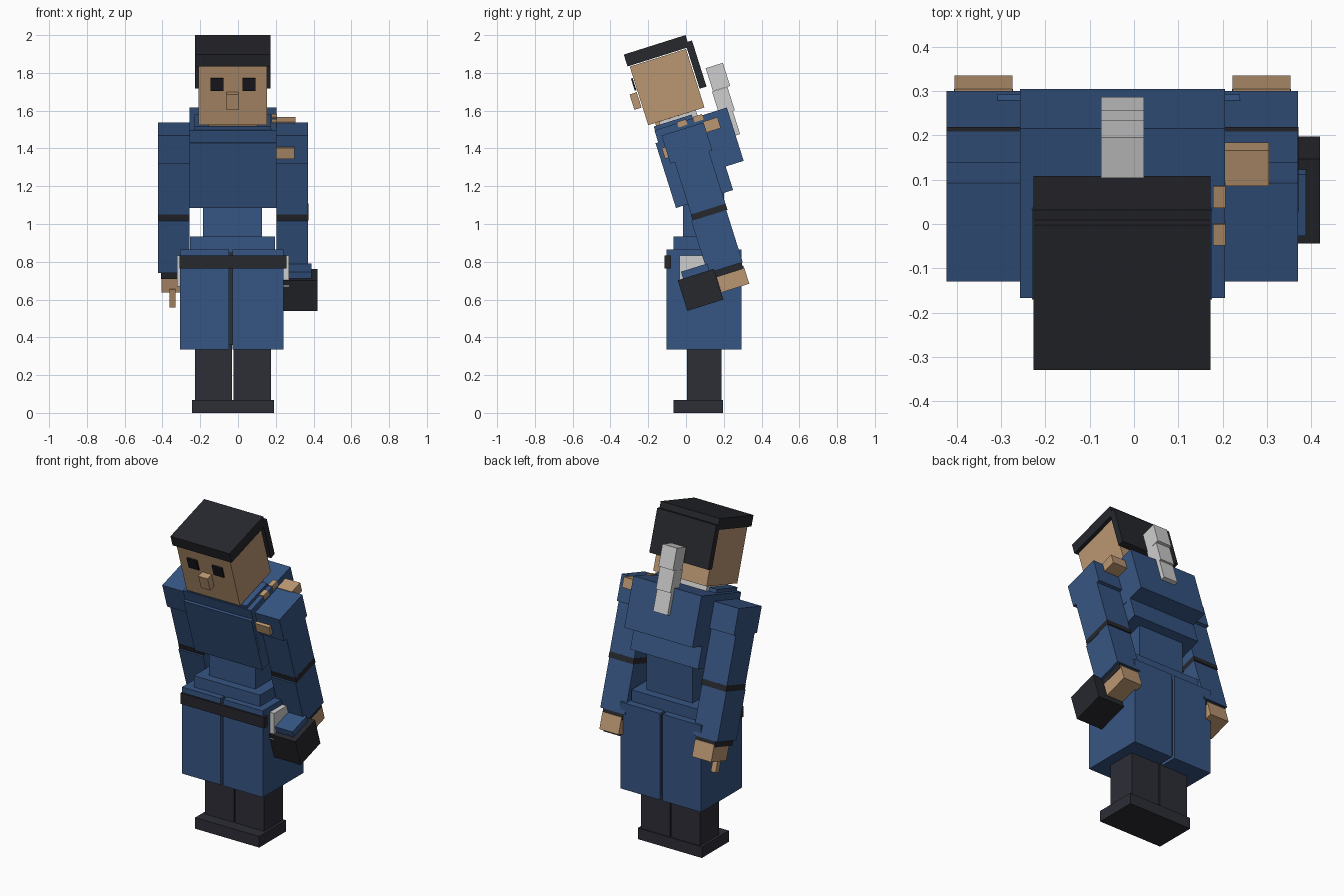
import bpy
from math import radians

cube = bpy.data.objects.get("Cube")
if cube:
    bpy.data.objects.remove(cube)

LEAN = radians(17.5)   # forward stoop shared by the upper body
MID = -0.027           # centre plane of the body


def material(name, r, g, b):
    m = bpy.data.materials.new(name)
    m.use_nodes = True
    m.diffuse_color = (r, g, b, 1)
    m.node_tree.nodes["Principled BSDF"].inputs["Base Color"].default_value = (r, g, b, 1)
    return m


blue = material("blue cloth", 0.037, 0.091, 0.225)
skin = material("skin", 0.50, 0.31, 0.168)
black = material("black hair", 0.020, 0.021, 0.027)
charcoal = material("charcoal cloth", 0.026, 0.026, 0.037)
grey = material("light grey", 0.62, 0.62, 0.62)
eye_black = material("eye black", 0.011, 0.011, 0.016)


def block(name, mat, xs, centre, size, tilt=LEAN):
    """Box spanning xs, placed and sized in the side plane (y, z)."""
    x0, x1 = xs
    bpy.ops.mesh.primitive_cube_add(size=1, location=((x0 + x1) / 2, *centre),
                                    rotation=(tilt, 0, 0))
    ob = bpy.context.object
    ob.name = name
    ob.scale = (x1 - x0, *size)
    ob.data.materials.append(mat)
    return ob


def upright(name, mat, xs, ys, zs):
    """Box given by its extents along each axis."""
    block(name, mat, xs, (sum(ys) / 2, sum(zs) / 2), (ys[1] - ys[0], zs[1] - zs[0]), 0)


def around(half):
    return MID - half, MID + half


# Head and hair
block("head", skin, around(0.181), (-0.10, 1.725), (0.312, 0.325))
block("hair_top", black, around(0.2), (-0.156, 1.917), (0.343, 0.066))
block("hair_back", black, around(0.2), (0.052, 1.844), (0.038, 0.256))
block("nose", skin, (-0.06, 0.003), (-0.267, 1.651), (0.04, 0.085))
for side, x in (("right", -0.111), ("left", 0.059)):
    block(side + "_eye", eye_black, (x - 0.034, x + 0.034), (-0.277, 1.739), (0.009, 0.068))

# Ponytail in three stepped blocks
tail = [((0.169, 1.778), (0.095, 0.128)),
        ((0.198, 1.651), (0.085, 0.13)),
        ((0.24, 1.54), (0.05, 0.15))]
for i, (centre, size) in enumerate(tail):
    block(f"ponytail_{i + 1}", grey, (-0.075, 0.023), centre, size)

# Neck and collar
block("neck", skin, around(0.13), (-0.05, 1.55), (0.225, 0.08))
block("shirt_collar", grey, around(0.155), (-0.04, 1.555), (0.205, 0.035))
block("coat_collar", blue, around(0.203), (-0.055, 1.50), (0.21, 0.10))

# Torso
block("shoulder_cape", blue, (-0.257, 0.205), (0.069, 1.415), (0.402, 0.296))
block("chest", blue, (-0.256, 0.204), (0.044, 1.304), (0.317, 0.36))
upright("waist", blue, (-0.185, 0.128), (-0.015, 0.2), (0.9, 1.22))
upright("hips", blue, (-0.253, 0.195), (-0.065, 0.25), (0.8, 0.935))

# Arms: stacked segments, the same on both sides
segments = [("shoulder_pad", blue, 0, (0.005, 1.429), (0.233, 0.155)),
            ("upper_arm", blue, 0, (0.071, 1.228), (0.19, 0.33)),
            ("elbow_band", black, -0.001, (0.1225, 1.063), (0.192, 0.034)),
            ("forearm", blue, 0, (0.164, 0.907), (0.194, 0.29)),
            ("cuff", black, 0.016, (0.212, 0.757), (0.18, 0.045)),
            ("hand", skin, 0.018, (0.246, 0.708), (0.155, 0.10))]
for side, x0, x1 in (("right", -0.423, -0.257), ("left", 0.205, 0.371)):
    for part, mat, inset, centre, size in segments:
        block(f"{side}_{part}", mat, (x0 + inset, x1 - inset), centre, size)
block("right_finger", skin, (-0.362, -0.33), (0.2, 0.61), (0.035, 0.10))

# Shoulder strap pieces on the left arm
block("strap_back", skin, (0.2, 0.305), (0.135, 1.524), (0.085, 0.06))
block("strap_front", skin, (0.205, 0.30), (-0.105, 1.378), (0.03, 0.06))
for i, (y, z) in enumerate([(0.065, 1.56), (-0.02, 1.533)]):
    block(f"strap_loop_{i + 1}", skin, (0.178, 0.207), (y, z), (0.05, 0.03))

# Carried box with its blue lid
block("carried_box", black, (0.24, 0.42), (0.077, 0.651), (0.2, 0.17))
block("box_lid", blue, (0.245, 0.388), (0.05, 0.745), (0.145, 0.05))

# Long coat skirt in two halves, with the dark lining in the slit
upright("right_coat_skirt", blue, (-0.308, -0.047), (-0.103, 0.293), (0.335, 0.865))
upright("left_coat_skirt", blue, (-0.028, 0.24), (-0.103, 0.293), (0.335, 0.865))
upright("coat_lining", charcoal, (-0.06, -0.015), (-0.08, 0.275), (0.36, 0.85))
upright("belt", black, (-0.31, 0.256), (-0.113, -0.08), (0.765, 0.832))
upright("right_pocket", grey, (-0.322, -0.29), (-0.035, 0.11), (0.67, 0.832))
upright("left_pocket", grey, (0.22, 0.27), (-0.035, 0.11), (0.67, 0.832))

# Legs and shoes
for side, xs in (("right", (-0.228, -0.031)), ("left", (-0.023, 0.174))):
    upright(side + "_leg", charcoal, xs, (0.005, 0.188), (0.06, 0.45))
upright("shoes", charcoal, around(0.217), (-0.066, 0.195), (0, 0.068))
